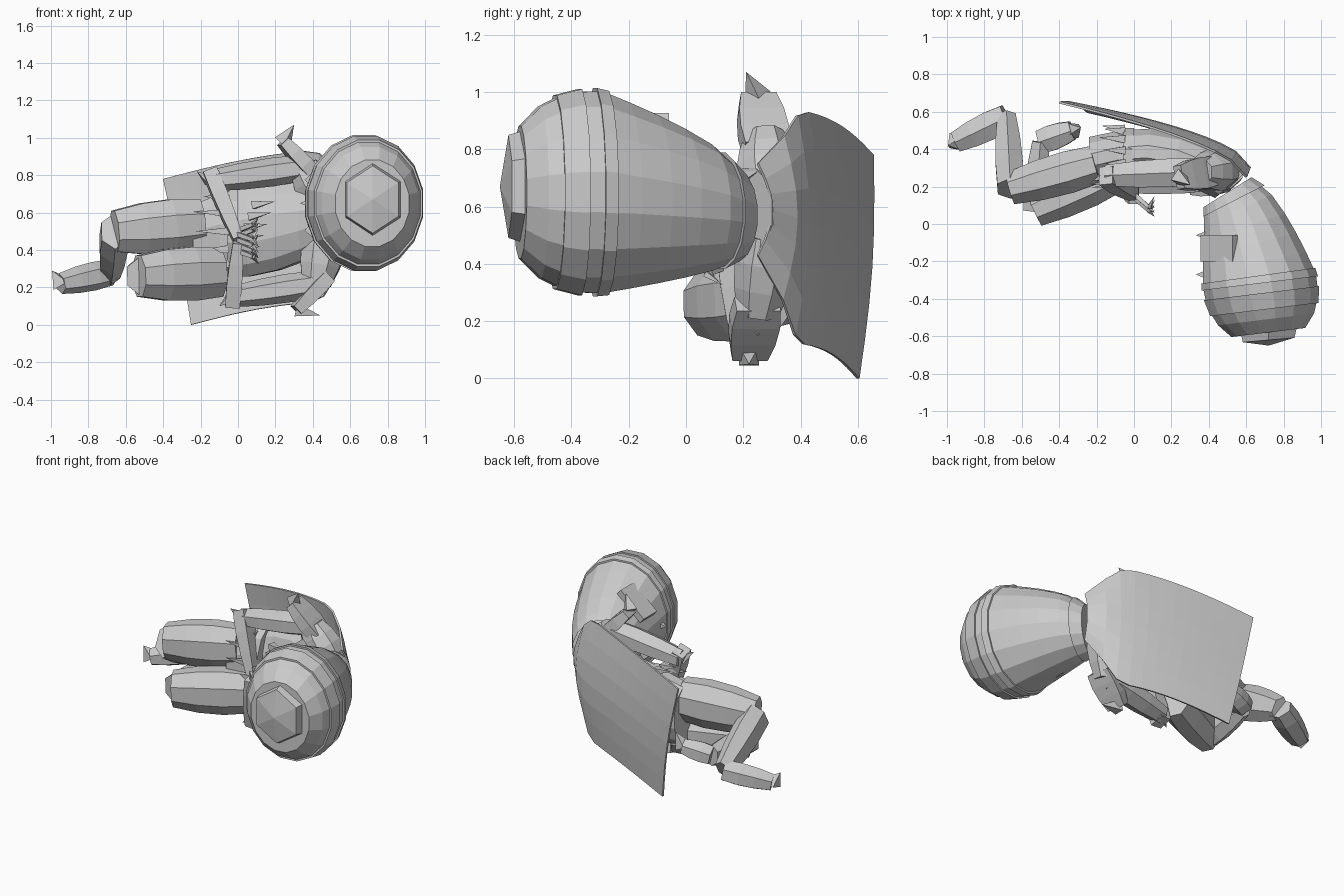
import bpy, bmesh, math, random
from mathutils import Vector

if "Cube" in bpy.data.objects:
    bpy.data.objects.remove(bpy.data.objects["Cube"])
random.seed(4)

grey = bpy.data.materials.new("stone grey")
grey.use_nodes = True
tone = (0.6, 0.6, 0.6, 1)
grey.diffuse_color = tone
grey.node_tree.nodes["Principled BSDF"].inputs["Base Color"].default_value = tone


def finish(name, bm):
    """Turn a bmesh into a grey object in the scene."""
    bmesh.ops.recalc_face_normals(bm, faces=bm.faces)
    mesh = bpy.data.meshes.new(name)
    bm.to_mesh(mesh)
    bm.free()
    mesh.materials.append(grey)
    obj = bpy.data.objects.new(name, mesh)
    bpy.context.collection.objects.link(obj)
    return obj


def skin(bm, rows, closed):
    """Join neighbouring rows of points with quads."""
    rows = [[bm.verts.new(point) for point in row] for row in rows]
    count = len(rows[0])
    for row, following in zip(rows, rows[1:]):
        for i in range(count if closed else count - 1):
            j = (i + 1) % count
            bm.faces.new((row[i], row[j], following[j], following[i]))
    return rows


def solid(name, loops):
    """Closed skin through a list of loops, with capped ends."""
    bm = bmesh.new()
    rows = skin(bm, loops, True)
    bm.faces.new(rows[0])
    bm.faces.new(rows[-1])
    bmesh.ops.remove_doubles(bm, verts=bm.verts, dist=0.0005)
    return finish(name, bm)


def loop(centre, side, up, sides):
    """Polygon around a centre, spanned by two half-axis vectors."""
    angles = [math.tau * (i + 0.5) / sides for i in range(sides)]
    return [centre + side * math.cos(a) + up * math.sin(a) for a in angles]


def upright(x, y, z, yaw, width, height, sides):
    """Upright polygon turned about the vertical by a yaw in degrees."""
    yaw = math.radians(yaw)
    side = Vector((math.cos(yaw), math.sin(yaw), 0)) * width
    return loop(Vector((x, y, z)), side, Vector((0, 0, height)), sides)


def limb(name, start, end, width, height, tip=0.8, sides=6, steps=3):
    """Faceted limb that swells in the middle and tapers towards its tip."""
    start, end = Vector(start), Vector(end)
    axis = (end - start).normalized()
    guide = Vector((1, 0, 0)) if abs(axis.z) > 0.8 else Vector((0, 0, 1))
    side = axis.cross(guide).normalized()
    up = side.cross(axis)
    loops = []
    for k in range(steps + 1):
        t = k / steps
        size = (1 + (tip - 1) * t) * (1 + 0.2 * math.sin(math.pi * t))
        loops.append(loop(start.lerp(end, t), side * width * size,
                          up * height * size, sides))
    return solid(name, loops)


def spike(name, base, tip, radius):
    return limb(name, base, tip, radius, radius, tip=0, sides=4, steps=1)


def helmet_loop(t, scale=1.0):
    """Neck at t = 0, widest rim at t = 1, crown at t = 2."""
    grow = min(t, 1) ** 0.7
    dome = max(t - 1, 0)
    size = scale * math.sqrt(1 - dome ** 2.5)
    return upright(0.5 + 0.17 * grow + 0.06 * dome,
                   0.17 - 0.47 * min(t, 1) - 0.35 * dome,
                   0.57 + 0.08 * grow, 32 - 25 * grow,
                   (0.15 + 0.16 * grow) * size,
                   (0.16 + 0.2 * grow) * size, 16)


# Bent barrel helmet with raised bands and a pointed crown plate
solid("helmet", [helmet_loop(k / 5) for k in range(10)])
for name, start, end in (("neck_ring", 0, 0.1), ("upper_band", 0.95, 1.05),
                         ("lower_band", 1.2, 1.45)):
    solid(name, [helmet_loop(start, 1.03), helmet_loop(end, 1.03)])
solid("crown_plate", [upright(0.72, y, 0.67, 5, 0.16 * r, 0.18 * r, 6)
                      for y, r in ((-0.56, 1.1), (-0.62, 1), (-0.65, 0))])

# Raised cheek plates and short spikes on the face side of the helmet
for s in (1, -1):
    limb("cheek_plate", (0.54, -0.13, 0.64 + 0.27 * s), (0.37, -0.13, 0.64 + 0.12 * s),
         0.1, 0.03, 1, sides=4, steps=1)
for y in (-0.27, -0.06):
    spike("face_spike", (0.42, y, 0.65), (0.33, y, 0.65), 0.05)

# Torso narrowing from the chest into neck and hips
body = []
for k in range(6):
    t = k / 5
    arch = math.sin(math.pi * t)
    body.append(upright(0.53 - 0.77 * t, 0.22 + 0.12 * t + 0.1 * arch, 0.58 - 0.13 * t,
                        40 + 50 * math.sqrt(t), 0.13, 0.16 + 0.04 * t + 0.07 * arch, 12))
solid("torso", body)
solid("belt", [upright(x, 0.36, 0.5, 90, 0.16, 0.23, 12) for x in (0, -0.06)])

# Cape flaring from the collar and trailing behind the back
columns = []
for k in range(13):
    t = k / 12
    collar = max(0, 1 - 5 * t) ** 1.3
    y = 0.25 + 0.4 * t ** 0.6
    wave = 0.03 * math.sin(math.pi * t)
    top = Vector((0.6 - t, y, 0.95 - 0.17 * t - 0.2 * collar + wave))
    bottom = Vector((0.6 - 0.85 * t, y - 0.05 * t, 0.13 * (1 - t) + 0.3 * collar + wave))
    bulge = Vector((0.02, 0.05, 0)) * (1 - 0.6 * t)
    columns.append([top.lerp(bottom, i / 6) + bulge * math.sin(math.pi * i / 6)
                    for i in range(7)])
bm = bmesh.new()
skin(bm, columns, False)
thickness = finish("cape", bm).modifiers.new("thickness", "SOLIDIFY")
thickness.thickness = 0.012
thickness.offset = 0

# Arms with spiked shoulder pads and clawed hands
for side, out, shoulder, elbow, hand, thorn in (
        ("right", 1, (0.35, 0.28, 0.84), (-0.15, 0.26, 0.77), (0, 0.16, 0.46), (0.06, -0.04, 0.09)),
        ("left", -1, (0.42, 0.25, 0.22), (-0.03, 0.22, 0.15), (0, 0.14, 0.44), (0.13, 0, -0.03))):
    shoulder, elbow, hand = Vector(shoulder), Vector(elbow), Vector(hand)
    lift = Vector((0, 0, out))
    limb(side + "_shoulder", (0.47, 0.29, 0.58 + 0.08 * out), shoulder, 0.11, 0.12, 0.7, sides=8)
    limb(side + "_upper_arm", shoulder, elbow, 0.08, 0.07)
    limb(side + "_forearm", elbow + lift * 0.05, hand, 0.07, 0.055, 0.7, sides=4)
    peak = shoulder + lift * 0.14 - Vector((0.11, 0.03, 0))
    limb(side + "_shoulder_pad", shoulder + Vector((0.06, 0, 0)) - lift * 0.04, peak,
         0.11, 0.05, sides=4)
    spike(side + "_shoulder_spike", peak, peak + Vector(thorn), 0.05)
    spike(side + "_elbow_spike", elbow, elbow + Vector((-0.07, -0.03, 0)) + lift * 0.05, 0.04)
    for i in range(4):
        knuckle = hand + lift * (i - 1.5) * 0.03
        bend = knuckle + Vector((0.08, -0.07, 0)) + lift * 0.03
        limb(side + "_finger", knuckle, bend, 0.015, 0.015, sides=4)
        spike(side + "_claw", bend, bend + Vector((0.03, 0.03 * (i - 1), 0)) + lift * 0.04, 0.015)

# Bent legs with pointed feet
for side, size, hip, knee, ankle, toe in (
        ("right", 1.0, (-0.2, 0.32, 0.54), (-0.66, 0.19, 0.5),
         (-0.68, 0.57, 0.28), (-0.95, 0.44, 0.22)),
        ("left", 0.9, (-0.1, 0.27, 0.28), (-0.53, 0.07, 0.26),
         (-0.5, 0.44, 0.28), (-0.33, 0.5, 0.32))):
    limb(side + "_thigh", hip, knee, 0.11, 0.14, 0.85, sides=8)
    limb(side + "_shin", knee, ankle, 0.08 * size, 0.11 * size, 0.7)
    limb(side + "_foot", ankle, toe, 0.08 * size, 0.07 * size, 0.8)
    ahead = (Vector(toe) - Vector(ankle)).normalized()
    spike(side + "_toe", toe, Vector(toe) + ahead * 0.05 + Vector((0, 0, 0.08)), 0.06 * size)

# Torn skirt points around the belt
for i in range(14):
    angle = math.tau * i / 14
    ray = Vector((0, math.cos(angle) * 0.15, math.sin(angle) * 0.22))
    root = Vector((-0.05, 0.36, 0.5)) + ray
    spike("skirt_point", root, root + ray * 0.1 - Vector((random.uniform(0.1, 0.2), 0, 0)), 0.03)

# Slanting ribs across the chest
for i in range(5):
    root = Vector((0.02 * i, 0.24, 0.4 + 0.06 * i))
    spike("chest_rib", root, root + Vector((0.12, -0.04, 0.02)), 0.03)
